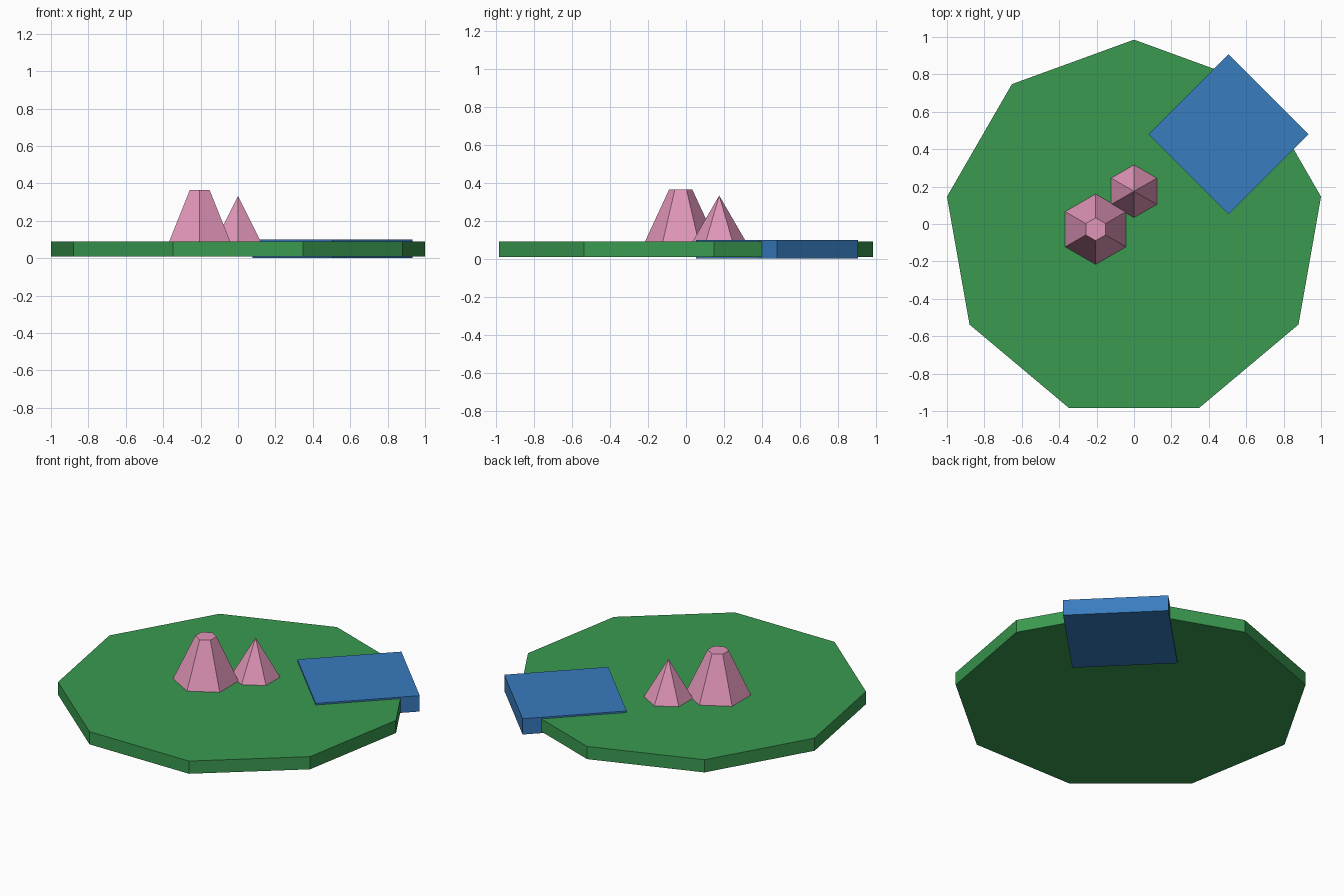
import bpy
import bmesh
import math

if "Cube" in bpy.data.objects:
    bpy.data.objects.remove(bpy.data.objects["Cube"])


def material(name, srgb):
    mat = bpy.data.materials.new(name)
    lin = [((c / 255 + 0.055) / 1.055) ** 2.4 for c in srgb]
    mat.diffuse_color = (*lin, 1.0)
    mat.use_nodes = True
    mat.node_tree.nodes["Principled BSDF"].inputs["Base Color"].default_value = mat.diffuse_color
    return mat


def frustum(name, sides, centre, z0, z1, r0, r1, mat):
    """Flat-shaded prism, frustum or pyramid with a corner facing +y."""
    bm = bmesh.new()

    def ring(r, z):
        angles = [math.pi / 2 + 2 * math.pi * i / sides for i in range(sides)]
        return [bm.verts.new((r * math.cos(a), r * math.sin(a), z)) for a in angles]

    base = ring(r0, 0)
    bm.faces.new(base[::-1])
    top = ring(r1, z1 - z0) if r1 > 0 else [bm.verts.new((0, 0, z1 - z0))]
    if r1 > 0:
        bm.faces.new(top)
    for i in range(sides):
        j = (i + 1) % sides
        upper = [top[j], top[i]] if r1 > 0 else [top[0]]
        bm.faces.new([base[i], base[j]] + upper)
    mesh = bpy.data.meshes.new(name)
    bm.to_mesh(mesh)
    bm.free()
    mesh.materials.append(mat)
    obj = bpy.data.objects.new(name, mesh)
    obj.location = (*centre, z0)
    bpy.context.collection.objects.link(obj)
    return obj


green = material("grass green", (58, 154, 80))
blue = material("water blue", (56, 124, 191))
pink = material("mountain pink", (224, 149, 184))

# Nine-sided ground slab
frustum("ground", 9, (0, -0.03), 0.01, 0.09, 1.0154, 1.0154, green)
# Square pond overlapping the ground's edge
frustum("pond", 4, (0.505, 0.48), 0.0, 0.10, 0.427, 0.427, blue)
# Two six-sided mountains, one with a flat top
frustum("large_mountain", 6, (-0.205, -0.028), 0.088, 0.365, 0.189, 0.061, pink)
frustum("small_mountain", 6, (0, 0.175), 0.088, 0.333, 0.142, 0, pink)
